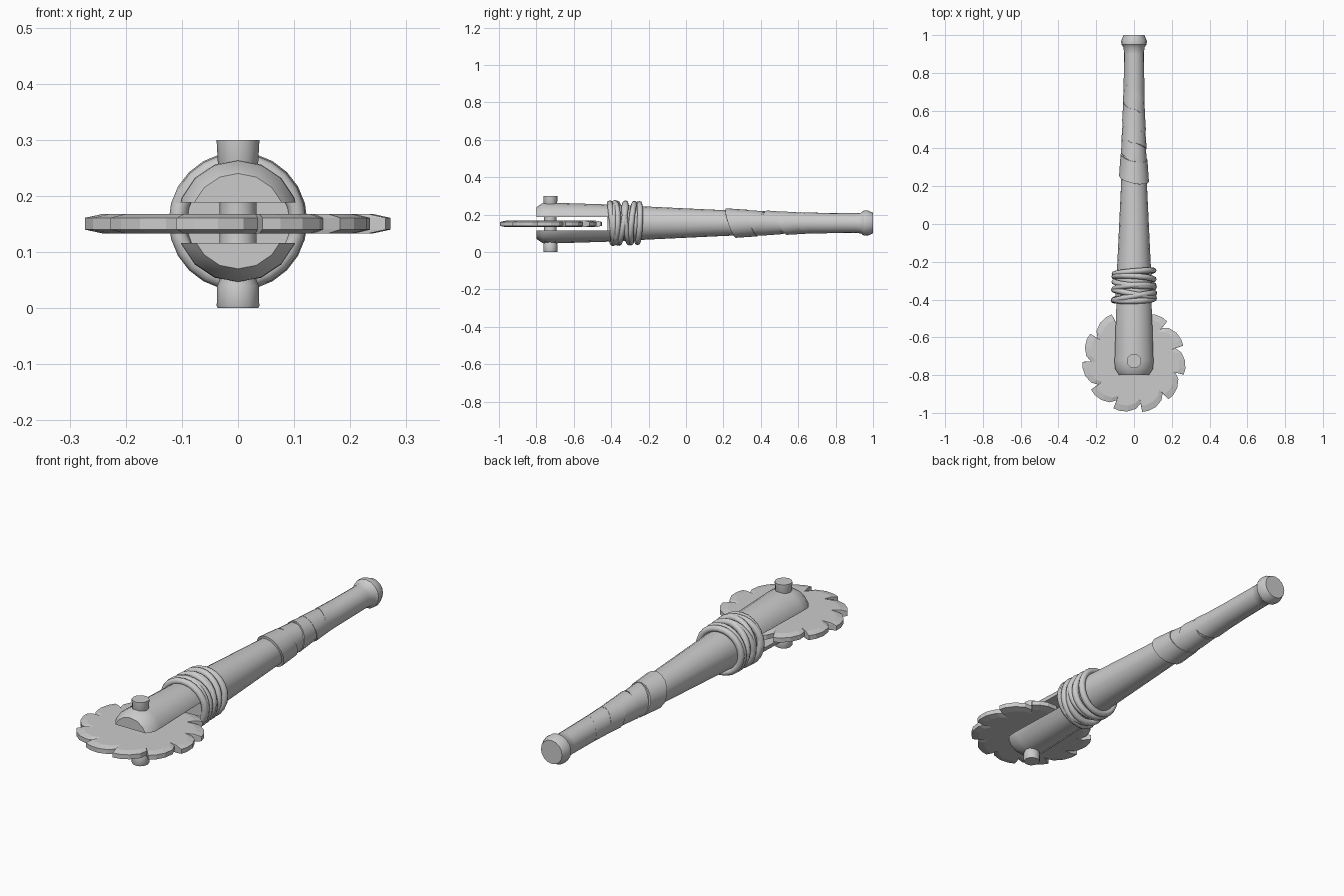
import bpy, bmesh, math
from math import sin, cos, pi, radians

if "Cube" in bpy.data.objects:
    bpy.data.objects.remove(bpy.data.objects["Cube"])

AXIS_Z = 0.155
HUB_Y = -0.725


def loft(name, rings, closed=False, caps=True, smooth=35):
    """Skin a list of equal-length vertex rings; optionally join last to first."""
    bm = bmesh.new()
    vs = [[bm.verts.new(p) for p in r] for r in rings]
    n = len(vs[0])
    pairs = list(zip(vs, vs[1:])) + ([(vs[-1], vs[0])] if closed else [])
    for a, b in pairs:
        for i in range(n):
            j = (i + 1) % n
            bm.faces.new((a[i], a[j], b[j], b[i]))
    if caps and not closed:
        bm.faces.new(vs[0])
        bm.faces.new(vs[-1])
    bmesh.ops.recalc_face_normals(bm, faces=bm.faces)
    me = bpy.data.meshes.new(name)
    bm.to_mesh(me)
    bm.free()
    ob = bpy.data.objects.new(name, me)
    bpy.context.collection.objects.link(ob)
    bpy.ops.object.select_all(action='DESELECT')
    ob.select_set(True)
    bpy.context.view_layer.objects.active = ob
    if smooth:
        bpy.ops.object.shade_smooth_by_angle(angle=radians(smooth))
    return ob


def ring_y(y, r, n=16, tilt=0, phase=0):
    """Ring around the handle axis, leaning along y by tilt."""
    return [(r * cos(t), y + tilt * cos(t - phase), AXIS_Z + r * sin(t))
            for t in (2 * pi * i / n for i in range(n))]


# Tapered wooden handle with an end knob
profile = [(-0.8, 0.085), (-0.765, 0.108), (-0.72, 0.109), (-0.4, 0.099),
           (-0.2, 0.088), (0.2, 0.069), (0.5, 0.057), (0.9, 0.053),
           (0.935, 0.055), (0.95, 0.067), (0.97, 0.068), (1.0, 0.055)]
handle = loft("handle", [ring_y(y, r) for y, r in profile])

# Slot that forks the head of the handle
bpy.ops.mesh.primitive_cube_add(size=1, location=(0, -0.65, 0.152))
slot = bpy.context.object
slot.name = "slot_cutter"
slot.scale = (0.5, 0.5, 0.072)
slot.hide_render = True
slot.hide_set(True)
cut = handle.modifiers.new("fork", 'BOOLEAN')
cut.operation = 'DIFFERENCE'
cut.solver = 'EXACT'
cut.object = slot

# Saw blade: hooked teeth, thinner towards the rim
TEETH = 11
tooth = [(0.0, 0.228), (0.2, 0.254), (0.5, 0.270), (0.78, 0.275), (0.99, 0.273)]
outline = []
for k in range(TEETH):
    for f, r in tooth:
        a = radians(17) - (k + f) * 2 * pi / TEETH
        outline.append((r * cos(a), r * sin(a)))


def blade_ring(s, z):
    return [(x * s, HUB_Y + y * s, z) for x, y in outline]


loft("saw_blade", [blade_ring(0.88, 0.133), blade_ring(1, 0.140),
                   blade_ring(1, 0.161), blade_ring(0.88, 0.168)], smooth=0)


# Axle bolt through fork and blade
def ring_z(r, z, n=12):
    return [(r * cos(2 * pi * i / n), HUB_Y + r * sin(2 * pi * i / n), z)
            for i in range(n)]


loft("axle_bolt", [ring_z(r, z) for r, z in
                   [(0.036, 0), (0.038, 0.004), (0.037, 0.04), (0.033, 0.05),
                    (0.033, 0.25), (0.036, 0.26), (0.038, 0.296), (0.038, 0.3)]])


# Rope lashing: overlapping tilted loops
def rope_loop(name, y, major, minor, tilt, phase, n=24, m=8):
    rings = []
    for i in range(m):
        b = 2 * pi * i / m
        rings.append(ring_y(y + minor * sin(b), major + minor * cos(b),
                            n, tilt, phase))
    return loft(name, rings, closed=True, smooth=60)


ropes = [(-0.255, 0.103, 0.010, 0.5), (-0.285, 0.104, 0.012, 2.2),
         (-0.315, 0.104, 0.014, 4.0), (-0.340, 0.106, 0.018, 1.2),
         (-0.368, 0.106, 0.020, 3.3), (-0.385, 0.108, 0.020, 0.2),
         (-0.398, 0.106, 0.010, 5.0)]
for i, (y, r, tilt, ph) in enumerate(ropes):
    rope_loop(f"rope_loop_{i + 1}", y, r, 0.0155, tilt, ph)

# Cloth grip: slanted bands, each flared at its lower edge
bands = [(0.24, 0.115, 0.079, 0.071, 0.030, radians(240)),
         (0.345, 0.09, 0.069, 0.063, 0.035, radians(200)),
         (0.42, 0.11, 0.067, 0.059, 0.025, radians(150)),
         (0.52, 0.10, 0.063, 0.057, 0.030, radians(220)),
         (0.61, 0.10, 0.058, 0.055, 0.035, radians(180))]
for i, (y, w, r0, r1, tilt, ph) in enumerate(bands):
    loft(f"grip_wrap_{i + 1}",
         [ring_y(y, r0 - 0.02, 16, tilt, ph), ring_y(y, r0, 16, tilt, ph),
          ring_y(y + w, r1, 16, tilt, ph), ring_y(y + w, r1 - 0.02, 16, tilt, ph)],
         caps=False)
